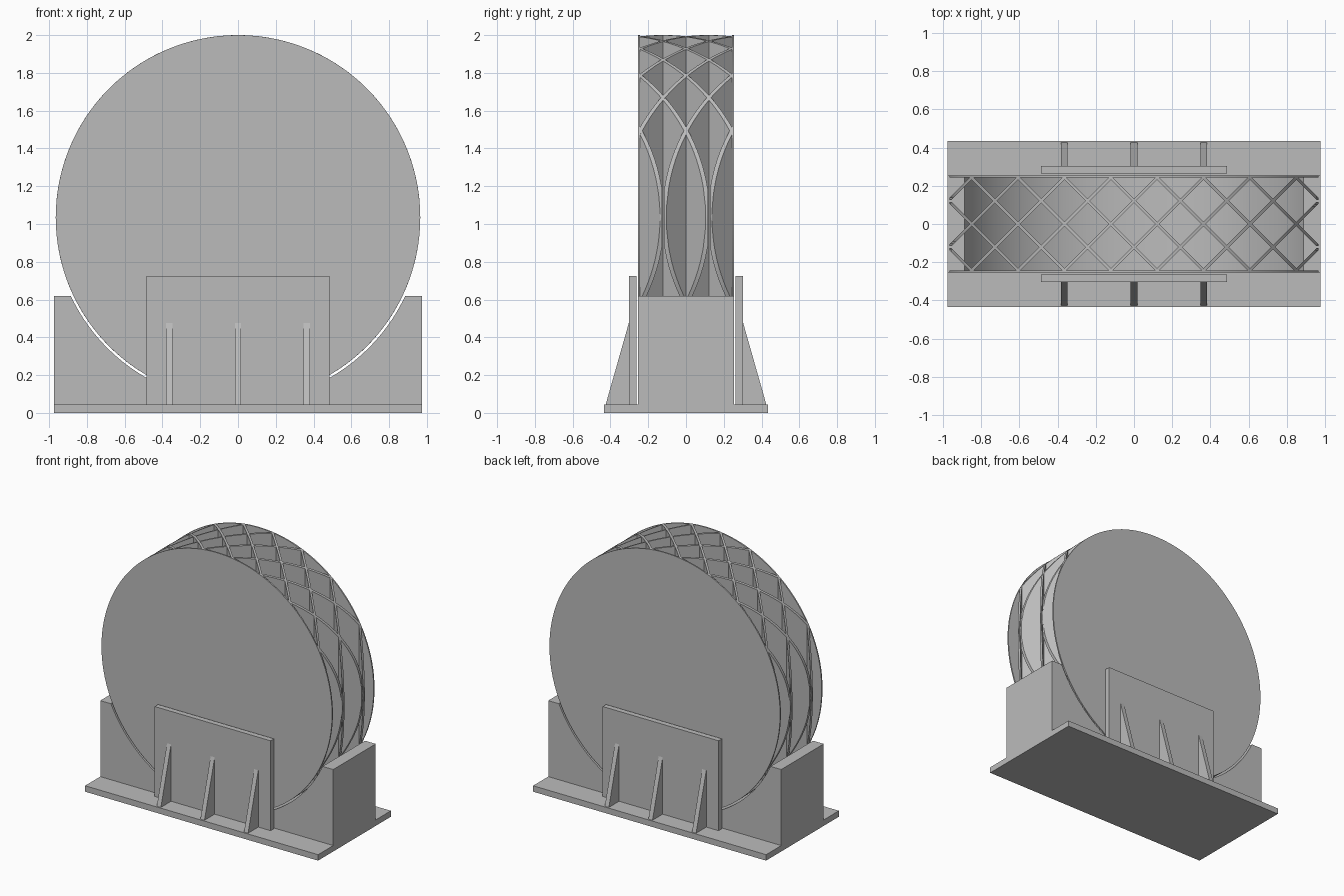
import bpy, bmesh, math

old = bpy.data.objects.get("Cube")
if old:
    bpy.data.objects.remove(old)

GREY = (0.5, 0.5, 0.5, 1)
mat = bpy.data.materials.new("plain grey")
mat.use_nodes = True
mat.diffuse_color = GREY
mat.node_tree.nodes["Principled BSDF"].inputs["Base Color"].default_value = GREY

ZC, R = 1.035, 0.965        # wheel centre height and radius
HALF = 0.254                # half width of the wheel
BASE = 0.045                # top of the base plate


def finish(name, bm, smooth=False):
    bmesh.ops.recalc_face_normals(bm, faces=bm.faces)
    me = bpy.data.meshes.new(name)
    bm.to_mesh(me)
    bm.free()
    me.materials.append(mat)
    ob = bpy.data.objects.new(name, me)
    bpy.context.collection.objects.link(ob)
    if smooth:
        bpy.ops.object.select_all(action='DESELECT')
        ob.select_set(True)
        bpy.context.view_layer.objects.active = ob
        bpy.ops.object.shade_smooth_by_angle(angle=math.radians(30))
    return ob


def prism(name, points, offset, smooth=False):
    """Extrude a closed 3D outline along an offset."""
    bm = bmesh.new()
    face = bm.faces.new([bm.verts.new(p) for p in points])
    ext = bmesh.ops.extrude_face_region(bm, geom=[face])
    verts = [g for g in ext["geom"] if isinstance(g, bmesh.types.BMVert)]
    bmesh.ops.translate(bm, verts=verts, vec=offset)
    return finish(name, bm, smooth)


def box(name, x, y0, y1, z0, z1):
    pts = [(-x, y0, z0), (x, y0, z0), (x, y0, z1), (-x, y0, z1)]
    return prism(name, pts, (0, y1 - y0, 0))


# Base plate
box("base_plate", 0.975, -0.435, 0.435, 0, BASE)

# Cradle block with a round seat
seat_r, seat_top = 0.978, 0.62
a = math.asin((ZC - seat_top) / seat_r)
angles = [-a - (math.pi - 2 * a) * i / 64 for i in range(65)]
outline = [(seat_r * math.cos(t), -HALF, ZC + seat_r * math.sin(t)) for t in angles]
outline += [(-0.975, -HALF, seat_top), (-0.975, -HALF, BASE),
            (0.975, -HALF, BASE), (0.975, -HALF, seat_top)]
prism("cradle_block", outline, (0, 2 * HALF, 0), True)

# Thin round side discs, retaining plates and gussets, front and back
for side, label in ((-1, "front"), (1, "back")):
    rim = [(R * math.cos(math.tau * i / 128), side * HALF,
            ZC + R * math.sin(math.tau * i / 128)) for i in range(128)]
    prism(label + "_disc", rim, (0, -side * 0.01, 0), True)
    box(label + "_retaining_plate", 0.485, side * 0.263, side * 0.303, BASE, 0.725)
    for i, x in enumerate((-0.365, 0, 0.365)):
        tri = [(x - 0.017, side * y, z) for y, z in
               ((0.303, BASE), (0.425, BASE), (0.303, 0.475))]
        prism(f"{label}_gusset_{i + 1}", tri, (0.034, 0, 0))

# Lattice of upright diagonal walls trimmed to the wheel's round outline
PITCH, WALL, STEPS = 0.2425, 0.016, 28
bm = bmesh.new()
for k in range(-5, 5):
    c = PITCH * (k + 0.5)
    for slope in (-1, 1):
        lim = HALF - 0.008
        ends = sorted(((-R - c) * slope, (R - c) * slope))
        y0, y1 = max(-lim, ends[0]), min(lim, ends[1])
        rings = []
        for i in range(STEPS + 1):
            y = y0 + (y1 - y0) * i / STEPS
            ring = []
            for dx, up in ((-1, 1), (1, 1), (1, -1), (-1, -1)):
                x = c + slope * y + dx * WALL * math.sqrt(0.5)
                x = max(-R, min(R, x))
                ring.append(bm.verts.new((x, y, ZC + up * math.sqrt(R * R - x * x))))
            rings.append(ring)
        for p, q in zip(rings, rings[1:]):
            for j in range(4):
                n = (j + 1) % 4
                bm.faces.new((p[j], p[n], q[n], q[j]))
        bm.faces.new(rings[0])
        bm.faces.new(rings[-1])
finish("lattice_walls", bm, True)
